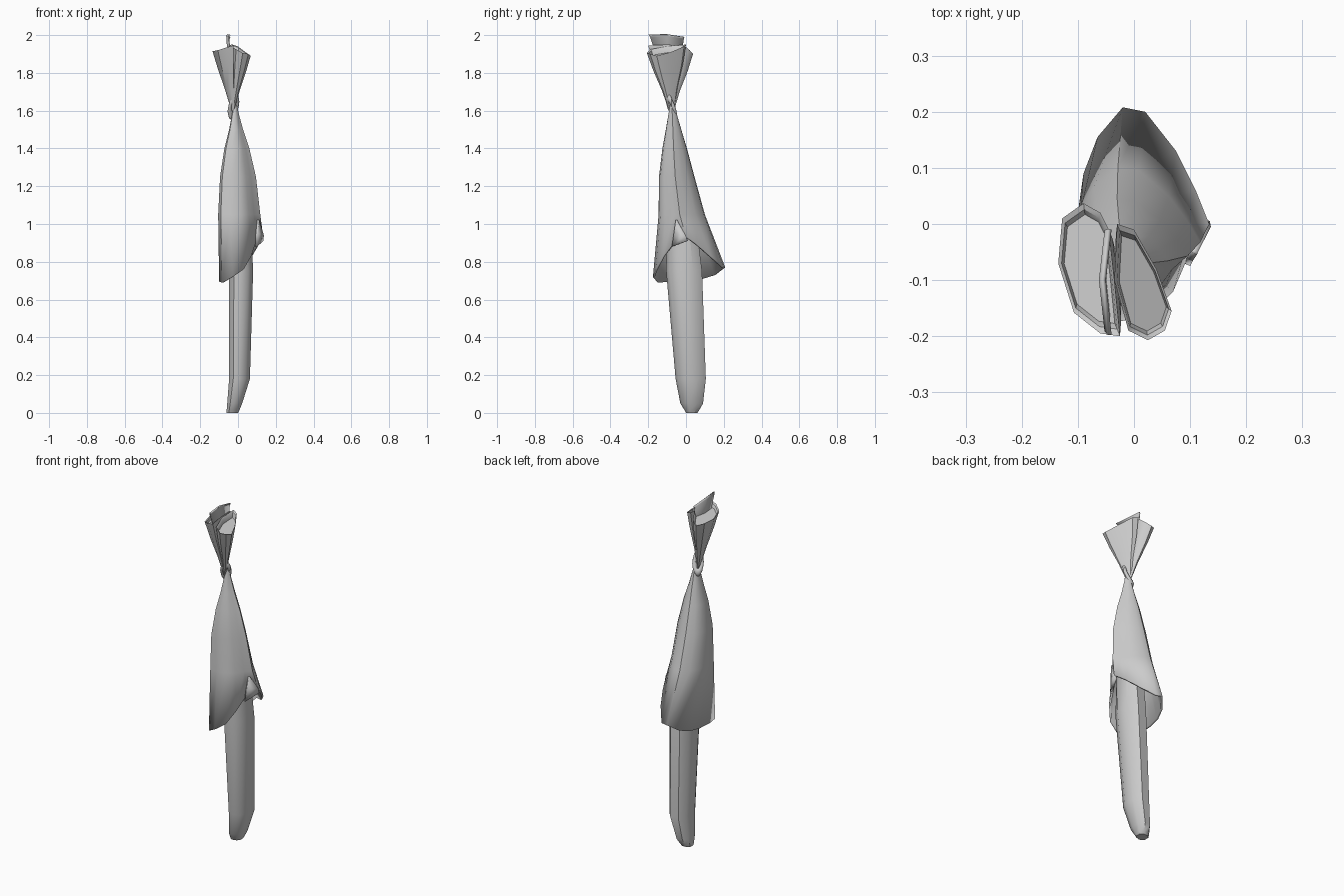
import bpy, bmesh, math
from mathutils import Vector

old = bpy.data.objects.get("Cube")
if old:
    bpy.data.objects.remove(old, do_unlink=True)

grey = bpy.data.materials.new("plain_grey")
grey.use_nodes = True
grey.diffuse_color = (0.6, 0.6, 0.6, 1)
grey.node_tree.nodes["Principled BSDF"].inputs["Base Color"].default_value = (0.6, 0.6, 0.6, 1)


def finish(obj, angle=40, thickness=0):
    obj.data.materials.append(grey)
    bpy.ops.object.select_all(action='DESELECT')
    obj.select_set(True)
    bpy.context.view_layer.objects.active = obj
    if thickness:
        mod = obj.modifiers.new("cloth_thickness", 'SOLIDIFY')
        mod.thickness = thickness
        mod.offset = -1
    bpy.ops.object.shade_smooth_by_angle(angle=math.radians(angle))
    return obj


def loft(name, rings, cap_start=False, cap_end=False, closed=True, **kw):
    """Skin a list of equal-length rings, given counter-clockwise and rising."""
    bm = bmesh.new()
    vs = [[bm.verts.new(p) for p in ring] for ring in rings]
    n = len(vs[0])
    for a, b in zip(vs, vs[1:]):
        for i in range(n if closed else n - 1):
            j = (i + 1) % n
            bm.faces.new((a[i], a[j], b[j], b[i]))
    if cap_start:
        bm.faces.new(vs[0][::-1])
    if cap_end:
        bm.faces.new(vs[-1])
    me = bpy.data.meshes.new(name)
    bm.to_mesh(me)
    bm.free()
    obj = bpy.data.objects.new(name, me)
    bpy.context.collection.objects.link(obj)
    return finish(obj, **kw)


def fit(shape, z, x0, x1, y0, y1):
    """Stretch a unit-square outline to the given extents."""
    return [(x0 + u * (x1 - x0), y0 + v * (y1 - y0), z) for u, v in shape]


# Long flat-sided body with a rounded tip
body_shape = [(0, .75), (0, .25), (.2, .03), (.45, 0), (.8, .1),
              (1, .35), (1, .75), (.7, 1), (.25, .97)]
body_levels = [(0, -.06, 0, 0, .06), (.015, -.06, .008, -.008, .07),
               (.05, -.057, .022, -.03, .09), (.18, -.047, .063, -.055, .105),
               (.75, -.047, .08, -.105, .085), (1.2, -.04, .06, -.1, .03)]
loft("body", [fit(body_shape, *l) for l in body_levels], True, True)

# Cloth wrap with an uneven hem, gathered towards the knot
hem = [(.134, 0, .93), (.11, .06, .89), (.075, .13, .83), (.02, .2, .77),
       (-.02, .208, .77), (-.065, .155, .73), (-.09, .09, .71), (-.1, .02, .7),
       (-.1, -.08, .695), (-.085, -.15, .69), (-.03, -.175, .72),
       (.03, -.16, .76), (.07, -.12, .83), (.1, -.05, .92)]
wrap_shape = [((x + .1) / .234, (y + .175) / .383) for x, y, z in hem]
wrap_levels = [(1.05, -.105, .118, -.145, .1), (1.25, -.095, .095, -.143, .045),
               (1.4, -.072, .06, -.125, .005), (1.5, -.047, .027, -.107, -.025),
               (1.58, -.032, .005, -.093, -.048), (1.63, -.02, -.005, -.085, -.065)]
loft("cloth_wrap", [hem] + [fit(wrap_shape, *l) for l in wrap_levels],
     cap_end=True, thickness=.01)

# Small turned-back fold on the hem
loft("hem_fold", [[(.1, -.075, .88), (.135, .005, .91)],
                  [(.105, -.065, .95), (.137, -.005, .94)],
                  [(.112, -.055, 1.02), (.114, -.05, 1.02)]],
     closed=False, thickness=.012)

# Flared cloth ends above the knot
neck = Vector((-.028, -.078, 1.6))


def flare(name, rim, drop):
    rim = [Vector(p) for p in rim]
    mid = sum(rim, Vector()) / len(rim)
    rings = []
    for t, w in ((0, .13), (.35, .4), (.7, .76), (1, 1)):
        c = neck.lerp(mid, t)
        ring = []
        for p in rim:
            q = c + (p - mid) * w
            q.z = neck.z + (p.z - neck.z) * t
            ring.append(q)
        rings.append(ring)
    # sunken inside of the rim
    for w, d in ((.9, .004), (.82, drop)):
        ring = [mid + (p - mid) * w for p in rim]
        for q in ring:
            q.z -= d
        rings.append(ring)
    loft(name, rings, True, True, angle=35)


flare("large_cloth_end",
      [(-.135, -.07, 1.915), (-.107, -.158, 1.92), (-.06, -.195, 1.935),
       (-.025, -.2, 1.945), (-.035, -.1, 1.95), (-.045, -.01, 1.945),
       (-.06, .02, 1.92), (-.09, .037, 1.9), (-.128, .01, 1.915)], .02)
flare("small_cloth_end",
      [(-.035, -.1, 1.94), (-.01, -.19, 1.925), (.025, -.207, 1.905),
       (.055, -.19, 1.9), (.067, -.155, 1.89), (.04, -.08, 1.91),
       (0, -.01, 1.94), (-.03, 0, 1.95)], .03)

# Upright pleat between the two ends
loft("centre_pleat",
     [[(-.035, -.1, 1.72), (-.033, -.075, 1.72), (-.035, -.05, 1.72)],
      [(-.045, -.19, 1.99), (-.055, -.1, 1.995), (-.045, -.012, 1.98)],
      [(-.04, -.197, 2), (-.05, -.1, 2), (-.04, -.01, 1.985)]],
     closed=False, thickness=.008)

# Knot: a tilted band looped round the neck
knot_rings = []
STEPS, SIDES = 20, 8
for i in range(STEPS + 1):
    a = math.tau * i / STEPS
    out = Vector((math.cos(a), math.sin(a), 0))
    c = Vector((-.024, -.078, 1.622)) + out * .018
    c.z += .05 * math.cos(a - math.radians(-60))
    knot_rings.append([c + out * (.013 * math.cos(b)) + Vector((0, 0, .024 * math.sin(b)))
                       for b in (math.tau * k / SIDES for k in range(SIDES))])
loft("knot", [r[::-1] for r in knot_rings], angle=60)
